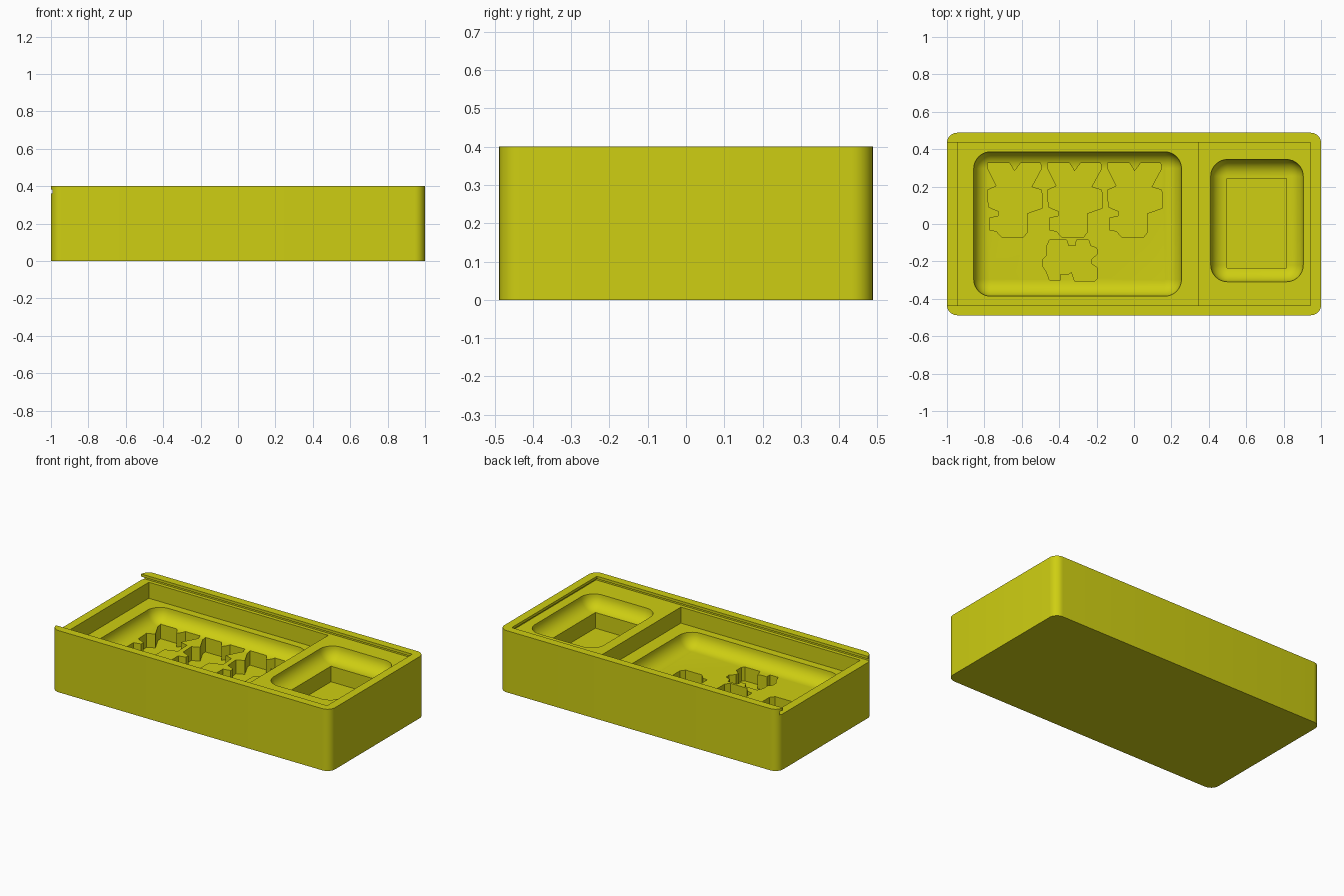
import bpy, bmesh, math

if "Cube" in bpy.data.objects:
    bpy.data.objects.remove(bpy.data.objects["Cube"])

yellow = bpy.data.materials.new("olive_yellow")
yellow.diffuse_color = (0.62, 0.62, 0.006, 1)
yellow.use_nodes = True
yellow.node_tree.nodes["Principled BSDF"].inputs["Base Color"].default_value = yellow.diffuse_color


def rounded_rect(x0, x1, y0, y1, r=0, steps=8):
    """Counter-clockwise outline with optional rounded corners."""
    if r <= 0:
        return [(x0, y0), (x1, y0), (x1, y1), (x0, y1)]
    pts = []
    corners = [(x1 - r, y1 - r), (x0 + r, y1 - r), (x0 + r, y0 + r), (x1 - r, y0 + r)]
    for k, (cx, cy) in enumerate(corners):
        for i in range(steps + 1):
            a = math.pi / 2 * (k + i / steps)
            pts.append((cx + r * math.cos(a), cy + r * math.sin(a)))
    return pts


def loft(name, layers):
    """Closed solid through (outline, z) layers with equal point counts."""
    bm = bmesh.new()
    rings = [[bm.verts.new((x, y, z)) for x, y in pts] for pts, z in layers]
    n = len(rings[0])
    for a, b in zip(rings, rings[1:]):
        for i in range(n):
            j = (i + 1) % n
            bm.faces.new((a[i], a[j], b[j], b[i]))
    bm.faces.new(rings[0][::-1])
    bm.faces.new(rings[-1])
    bmesh.ops.recalc_face_normals(bm, faces=bm.faces[:])
    mesh = bpy.data.meshes.new(name)
    bm.to_mesh(mesh)
    bm.free()
    mesh.materials.append(yellow)
    ob = bpy.data.objects.new(name, mesh)
    bpy.context.collection.objects.link(ob)
    return ob


def prism(name, pts, z0, z1):
    return loft(name, [(pts, z0), (pts, z1)])


def bowl(name, x0, x1, y0, y1, floor, rim, r=0.09, steps=8):
    """Tray pocket with rounded corners and a filleted floor edge."""
    depth = rim - floor
    layers = []
    for i in range(steps + 1):
        a = math.pi / 2 * i / steps
        d = 0.085 * (1 - math.sin(a))
        z = floor + depth * (1 - math.cos(a))
        layers.append((rounded_rect(x0 + d, x1 - d, y0 + d, y1 - d, r - d), z))
    layers.append((layers[-1][0], rim + 0.012))
    return loft(name, layers)


# Outer box
box = prism("game_box", rounded_rect(-1, 1, -0.488, 0.488, 0.055), 0, 0.4)

# Sliding lid opening with an undercut slot, open at the left end
cutters = [
    prism("lid_slot", rounded_rect(-1.1, 0.967, -0.46, 0.46), 0.361, 0.383),
    prism("lid_opening", rounded_rect(-1.1, 0.945, -0.436, 0.436), 0.37, 0.45),
    # Large compartment and its tray, small tray and its square well
    prism("compartment", rounded_rect(-0.945, 0.342, -0.436, 0.436), 0.257, 0.372),
    bowl("large_tray", -0.857, 0.254, -0.386, 0.386, 0.17, 0.257),
    bowl("small_tray", 0.41, 0.905, -0.309, 0.345, 0.276, 0.361),
    prism("square_well", rounded_rect(0.497, 0.815, -0.234, 0.243), 0.175, 0.3),
]

# Shaped wells for the upright pieces
upright = [(-.147, .198), (-.03, .198), (-.003, .155), (.03, .198), (.136, .198),
           (.142, .17), (.088, .07), (.142, .053), (.147, -.043), (.067, -.07),
           (.067, -.17), (.045, -.198), (-.072, -.198), (-.1, -.166), (-.136, -.16),
           (-.136, -.096), (-.088, -.086), (-.088, -.06), (-.142, -.037),
           (-.147, .053), (-.099, .075), (-.147, .17)]
for k in range(3):
    pts = [(x - 0.636 + 0.321 * k, y + 0.128) for x, y in upright]
    cutters.append(prism("upright_well", pts, 0.08, 0.2))

# Shaped well for the low piece
low = [(-.126, .072), (-.11, .11), (-.019, .11), (-.008, .078), (.029, .078),
       (.035, .11), (.099, .11), (.11, .078), (.142, .067), (.147, .035),
       (.115, .008), (.115, -.019), (.147, -.04), (.147, -.094), (.131, -.11),
       (.024, -.11), (.008, -.061), (-.008, -.072), (-.051, -.072), (-.051, -.104),
       (-.11, -.104), (-.126, -.061), (-.147, -.03), (-.147, .003), (-.126, .024)]
cutters.append(prism("low_well", [(x - 0.342, y - 0.195) for x, y in low], 0.08, 0.2))

# Carve every recess out of the box
bpy.context.view_layer.objects.active = box
box.select_set(True)
for c in cutters:
    mod = box.modifiers.new(c.name, "BOOLEAN")
    mod.operation = "DIFFERENCE"
    mod.solver = "EXACT"
    mod.object = c
    bpy.ops.object.modifier_apply(modifier=mod.name)
    bpy.data.objects.remove(c)

bpy.ops.object.shade_smooth_by_angle(angle=math.radians(30))
